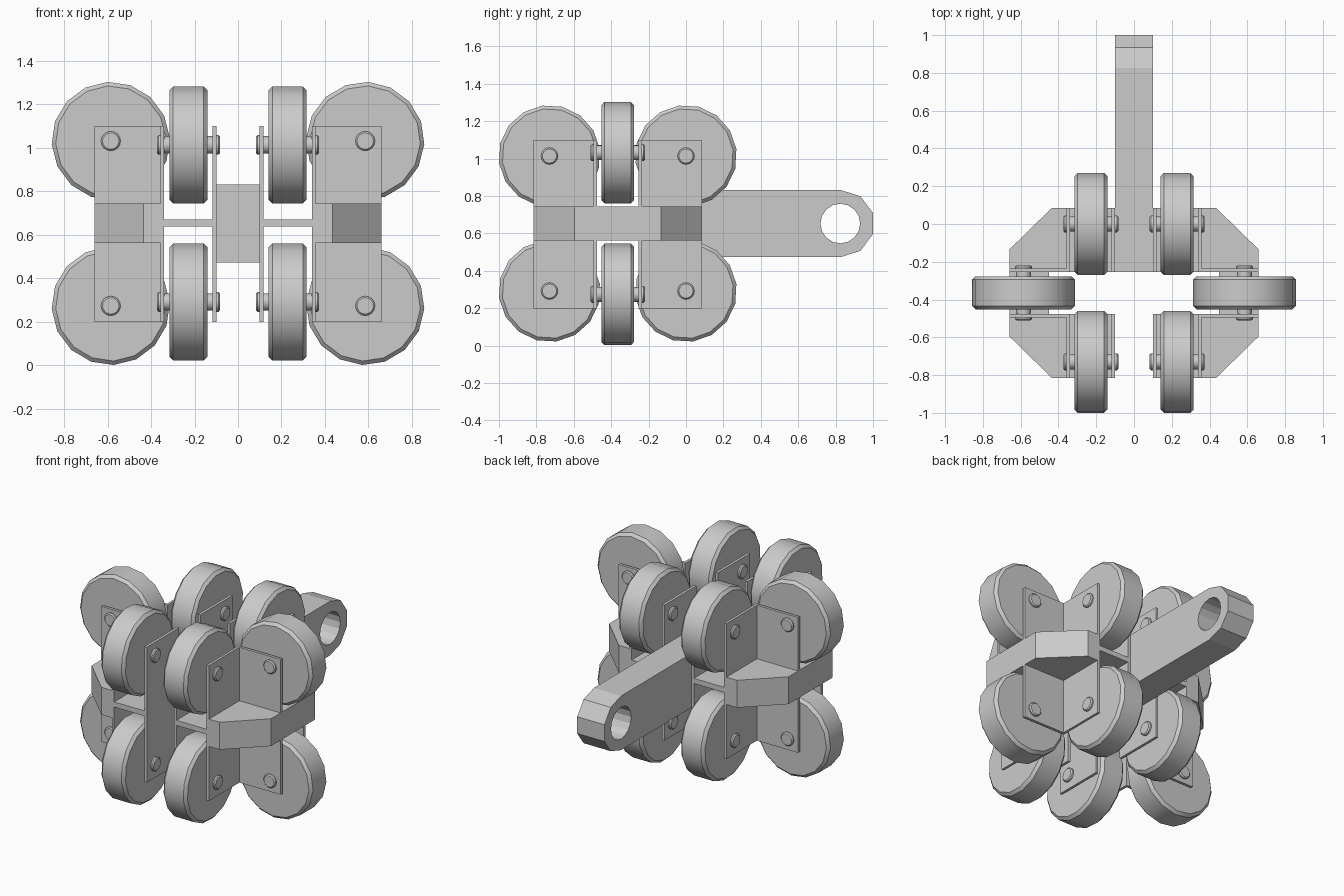
import bpy, bmesh, math
from mathutils import Matrix, Vector

cube = bpy.data.objects.get("Cube")
if cube:
    bpy.data.objects.remove(cube, do_unlink=True)

steel = bpy.data.materials.new("plain_grey")
steel.use_nodes = True
GREY = (0.6, 0.6, 0.6, 1)
steel.diffuse_color = GREY
steel.node_tree.nodes["Principled BSDF"].inputs["Base Color"].default_value = GREY

MID_Z = 0.653
MID_Y = -0.365


def finish(bm, name, smooth=False):
    bmesh.ops.recalc_face_normals(bm, faces=bm.faces)
    mesh = bpy.data.meshes.new(name)
    bm.to_mesh(mesh)
    bm.free()
    mesh.materials.append(steel)
    obj = bpy.data.objects.new(name, mesh)
    bpy.context.collection.objects.link(obj)
    if smooth:
        bpy.ops.object.select_all(action='DESELECT')
        obj.select_set(True)
        bpy.context.view_layer.objects.active = obj
        bpy.ops.object.shade_smooth_by_angle(angle=math.radians(30))
    return obj


def box(name, x, y, z):
    bm = bmesh.new()
    lo, hi = Vector((min(x), min(y), min(z))), Vector((max(x), max(y), max(z)))
    bmesh.ops.create_cube(bm, size=1, matrix=Matrix.Translation((lo + hi) / 2)
                          @ Matrix.Diagonal((*(hi - lo), 1)))
    return finish(bm, name)


def prism(name, points, direction):
    bm = bmesh.new()
    face = bm.faces.new([bm.verts.new(p) for p in points])
    out = bmesh.ops.extrude_face_region(bm, geom=[face])
    verts = [g for g in out["geom"] if isinstance(g, bmesh.types.BMVert)]
    bmesh.ops.translate(bm, verts=verts, vec=direction)
    return finish(bm, name)


def disc(bm, centre, axis, radius, width, bevel, sides=16, turn=0):
    """Cylinder along x or y with chamfered rims."""
    part = bmesh.new()
    spin = Matrix.Rotation(math.radians(turn), 4, 'Z')
    aim = Vector((0, 0, 1)).rotation_difference(axis).to_matrix().to_4x4()
    bmesh.ops.create_cone(part, cap_ends=True, segments=sides, radius1=radius,
                          radius2=radius, depth=width, matrix=spin)
    if bevel:
        rims = [e for e in part.edges
                if any(len(f.verts) > 4 for f in e.link_faces)]
        bmesh.ops.bevel(part, geom=rims, offset=bevel, segments=1, affect='EDGES')
    part.transform(Matrix.Translation(centre) @ aim)
    temp = bpy.data.meshes.new("temp")
    part.to_mesh(temp)
    part.free()
    bm.from_mesh(temp)
    bpy.data.meshes.remove(temp)


def wheel(name, centre, axis, turn):
    bm = bmesh.new()
    disc(bm, centre, axis, 0.272, 0.176, 0.018, turn=turn)
    finish(bm, name + "_wheel", True)
    # Axle with a spacer collar and a bolt head at each end
    bm = bmesh.new()
    disc(bm, centre, axis, 0.035, 0.27, 0)
    for s in (-1, 1):
        disc(bm, centre + axis * s * 0.098, axis, 0.04, 0.024, 0)
        disc(bm, centre + axis * s * 0.132, axis, 0.045, 0.026, 0.007)
    finish(bm, name + "_axle", True)


# Wheels, plates and webs at each of the four corners
X, Y = Vector((1, 0, 0)), Vector((0, 1, 0))
for sx, side in ((1, "left"), (-1, "right")):
    for sy, end in ((1, "back"), (-1, "front")):
        tag = f"{end}_{side}"

        def my(d):
            return MID_Y + sy * d

        tall = (0.2, 1.1)
        arm = (my(0.112), my(0.45))
        box(tag + "_inner_plate", (sx * 0.1, sx * 0.118), arm, tall)
        box(tag + "_outer_plate", (sx * 0.34, sx * 0.357), arm, tall)
        box(tag + "_cross_plate", (sx * 0.34, sx * 0.66),
            (my(0.112), my(0.13)), tall)
        box(tag + "_web", (sx * 0.1, sx * 0.35), arm, (0.638, 0.672))
        for dz, level in ((1, "upper"), (-1, "lower")):
            wheel(f"{tag}_{level}", Vector((sx * 0.228, my(0.365),
                  MID_Z + dz * 0.361)), X, 8)
    for dz, level in ((1, "upper"), (-1, "lower")):
        wheel(f"{side}_{level}", Vector((sx * 0.585, MID_Y,
              MID_Z + dz * 0.379)), Y, 3 * sx)

    # Chamfered side bumper wrapping both corners
    half = [(0.35, 0.45), (0.435, 0.45), (0.66, 0.23)]
    inner = [(0.45, 0.115), (0.35, 0.115)]
    outline = half + [(x, -d) for x, d in reversed(half)]
    outline += [(x, -d) for x, d in reversed(inner)] + inner
    prism(side + "_bumper", [(sx * x, MID_Y + d, 0.562) for x, d in outline],
          (0, 0, 0.182))

# Draw bar with faceted round end and eye hole
EYE_Y = 0.825
profile = [(-0.1, -0.255, MID_Z + 0.18), (-0.1, -0.255, MID_Z - 0.18)]
for i in range(6):
    a = math.radians(-90 + 36 * i)
    profile.append((-0.1, EYE_Y + 0.184 * math.cos(a), MID_Z + 0.18 * math.sin(a)))
bar = prism("draw_bar", profile, (0.2, 0, 0))

bm = bmesh.new()
disc(bm, Vector((0, EYE_Y, MID_Z)), X, 0.106, 0.5, 0, sides=16)
cutter = finish(bm, "eye_cutter")
cutter.hide_render = True
cutter.hide_set(True)
cut = bar.modifiers.new("eye", 'BOOLEAN')
cut.operation = 'DIFFERENCE'
cut.solver = 'EXACT'
cut.object = cutter
